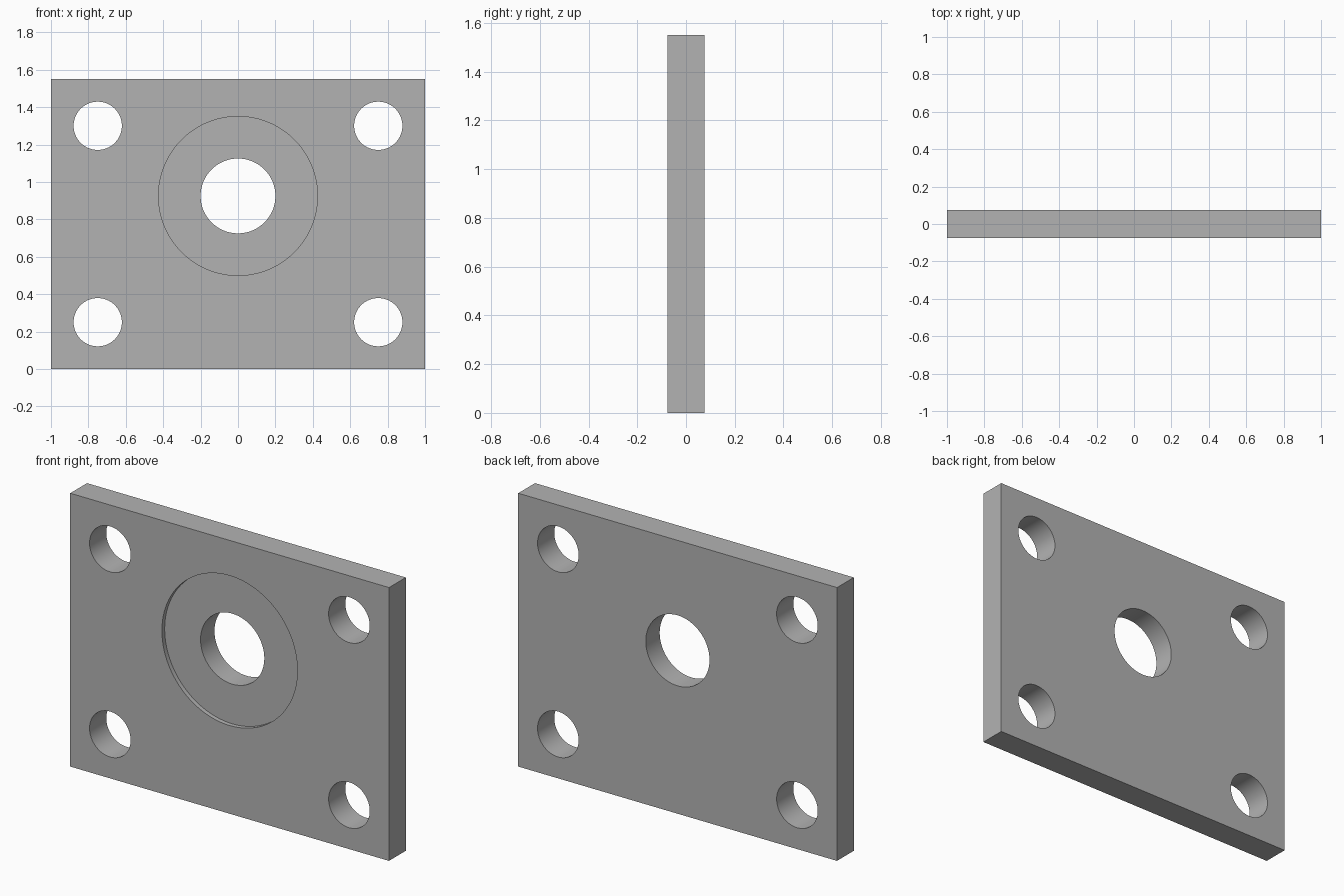
import bpy
import math

cube = bpy.data.objects.get("Cube")
if cube:
    bpy.data.objects.remove(cube, do_unlink=True)

WIDTH, THICK, HEIGHT = 2.0, 0.15, 1.55
BORE_Z = 0.925
RECESS_DEPTH = 0.025

# Plain grey metal
steel = bpy.data.materials.new("grey_metal")
steel.use_nodes = True
GREY = (0.45, 0.45, 0.45, 1)
steel.diffuse_color = GREY
steel.node_tree.nodes["Principled BSDF"].inputs["Base Color"].default_value = GREY

# Rectangular plate
bpy.ops.mesh.primitive_cube_add(size=1, location=(0, 0, HEIGHT / 2))
plate = bpy.context.object
plate.name = "mounting_plate"
plate.scale = (WIDTH, THICK, HEIGHT)
bpy.ops.object.transform_apply(location=True, rotation=False, scale=True)
plate.data.materials.append(steel)


def cut_round(name, x, z, radius, y=0, depth=1):
    """Cut a cylinder running front to back out of the plate."""
    bpy.ops.mesh.primitive_cylinder_add(
        vertices=96, radius=radius, depth=depth,
        location=(x, y, z), rotation=(math.pi / 2, 0, 0))
    cutter = bpy.context.object
    cutter.name = name + "_cutter"
    cutter.data.materials.append(steel)
    cutter.hide_render = True
    mod = plate.modifiers.new(name, 'BOOLEAN')
    mod.operation = 'DIFFERENCE'
    mod.solver = 'EXACT'
    mod.object = cutter
    bpy.context.view_layer.objects.active = plate
    bpy.ops.object.modifier_apply(modifier=mod.name)
    bpy.data.objects.remove(cutter, do_unlink=True)


# Shallow round recess in the front face, then the bore through it
cut_round("recess", 0, BORE_Z, 0.425, y=-THICK / 2, depth=2 * RECESS_DEPTH)
cut_round("bore", 0, BORE_Z, 0.2)

# Four corner bolt holes
for side, x in (("right", -0.75), ("left", 0.75)):
    for level, z in (("lower", 0.25), ("upper", 1.3)):
        cut_round(f"{level}_{side}_bolt_hole", x, z, 0.129)

# Smooth hole walls with crisp rims
bpy.ops.object.select_all(action='DESELECT')
plate.select_set(True)
bpy.context.view_layer.objects.active = plate
bpy.ops.object.shade_smooth_by_angle(angle=math.radians(30))
